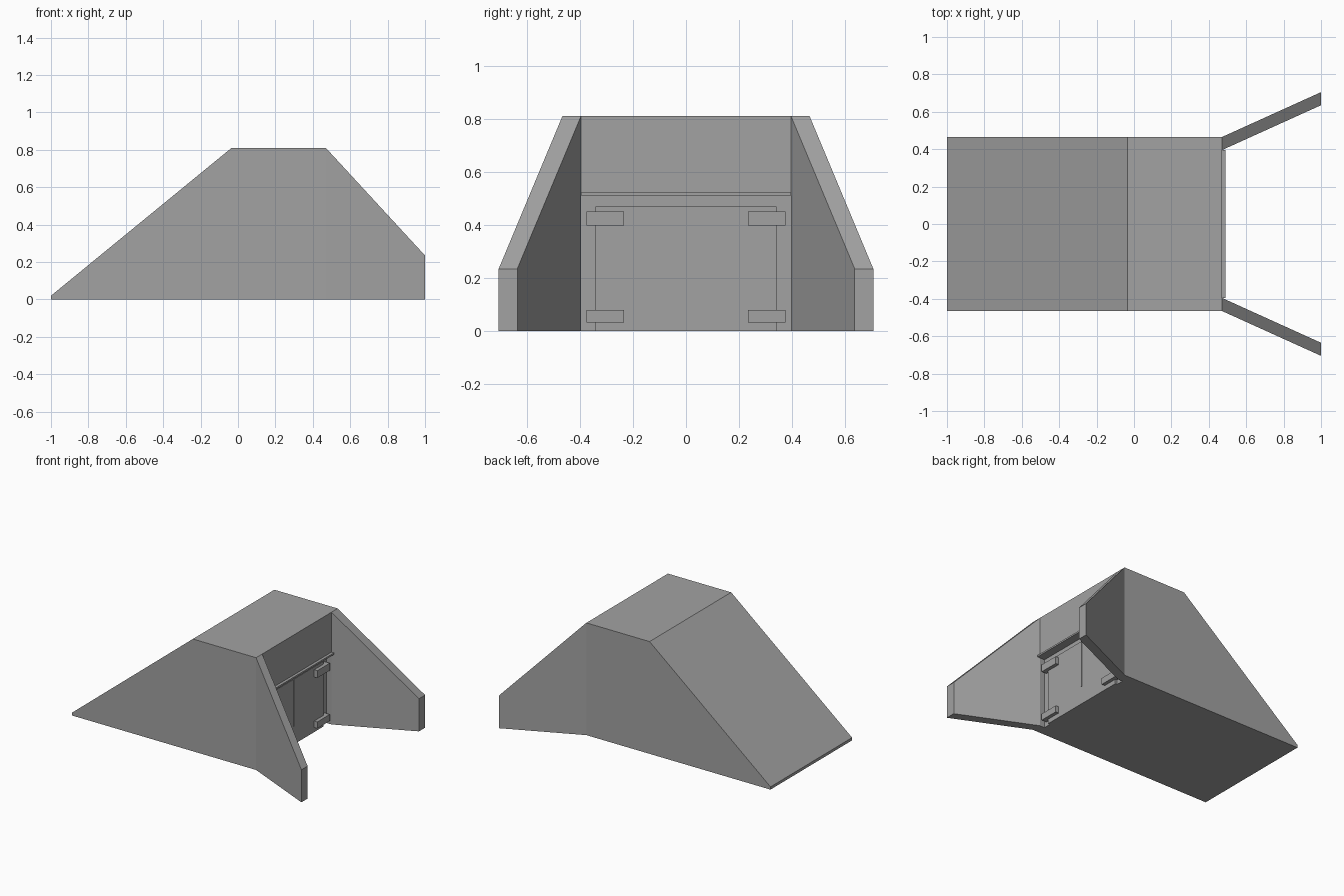
import bpy, bmesh

if "Cube" in bpy.data.objects:
    bpy.data.objects.remove(bpy.data.objects["Cube"])

# Single flat concrete grey
grey = bpy.data.materials.new("concrete_grey")
grey.diffuse_color = (0.36, 0.36, 0.36, 1)
grey.use_nodes = True
grey.node_tree.nodes["Principled BSDF"].inputs["Base Color"].default_value = grey.diffuse_color


def mesh_object(name, bm):
    bmesh.ops.recalc_face_normals(bm, faces=bm.faces)
    me = bpy.data.meshes.new(name)
    bm.to_mesh(me)
    bm.free()
    me.materials.append(grey)
    ob = bpy.data.objects.new(name, me)
    bpy.context.collection.objects.link(ob)
    return ob


def loft(name, a, b):
    """Solid between two matching polygon rings."""
    bm = bmesh.new()
    va = [bm.verts.new(p) for p in a]
    vb = [bm.verts.new(p) for p in b]
    bm.faces.new(va)
    bm.faces.new(vb[::-1])
    n = len(va)
    for i in range(n):
        j = (i + 1) % n
        bm.faces.new((va[i], vb[i], vb[j], va[j]))
    return mesh_object(name, bm)


def box(name, x0, x1, y0, y1, z0, z1):
    ring = [(x0, z0), (x1, z0), (x1, z1), (x0, z1)]
    return loft(name, [(x, y0, z) for x, z in ring], [(x, y1, z) for x, z in ring])


FRONT, RECESS, DOOR = 0.47, 0.43, 0.445
HALF, INNER = 0.465, 0.395

# Sloped bunker body
profile = [(-1, 0), (FRONT, 0), (FRONT, 0.81), (-0.035, 0.81), (-1, 0.02)]
body = loft("bunker_body", [(x, -HALF, z) for x, z in profile],
            [(x, HALF, z) for x, z in profile])

# Doorway recess cut out of the body
cutter = box("doorway_cutter", RECESS, 0.6, -INNER, INNER, -0.1, 0.51)
cutter.hide_render = True
mod = body.modifiers.new("doorway", 'BOOLEAN')
mod.operation = 'DIFFERENCE'
mod.solver = 'EXACT'
mod.object = cutter
bpy.context.view_layer.objects.active = body
bpy.ops.object.modifier_apply(modifier=mod.name)
bpy.data.objects.remove(cutter)

# Thin lintel ledge above the doorway
box("lintel", RECESS, 0.49, -INNER, INNER, 0.51, 0.522)

# Door panel and the centre seam strip
box("door", RECESS - 0.01, DOOR, -0.34, 0.34, 0, 0.47)
box("door_seam", DOOR - 0.005, DOOR + 0.004, -0.004, 0.004, 0.13, 0.47)

for side, s in (("left", -1), ("right", 1)):
    # Splayed retaining wall, tapering down outward
    loft("wing_wall_" + side,
         [(FRONT, s * INNER, 0), (FRONT, s * HALF, 0),
          (FRONT, s * HALF, 0.81), (FRONT, s * INNER, 0.81)],
         [(1, s * 0.635, 0), (1, s * 0.705, 0),
          (1, s * 0.705, 0.235), (1, s * 0.635, 0.235)])
    # Hinge blocks
    for level, z0, z1 in (("lower", 0.033, 0.08), ("upper", 0.397, 0.45)):
        y0, y1 = sorted((s * 0.233, s * 0.375))
        box(f"hinge_{level}_{side}", RECESS - 0.005, 0.47, y0, y1, z0, z1)
